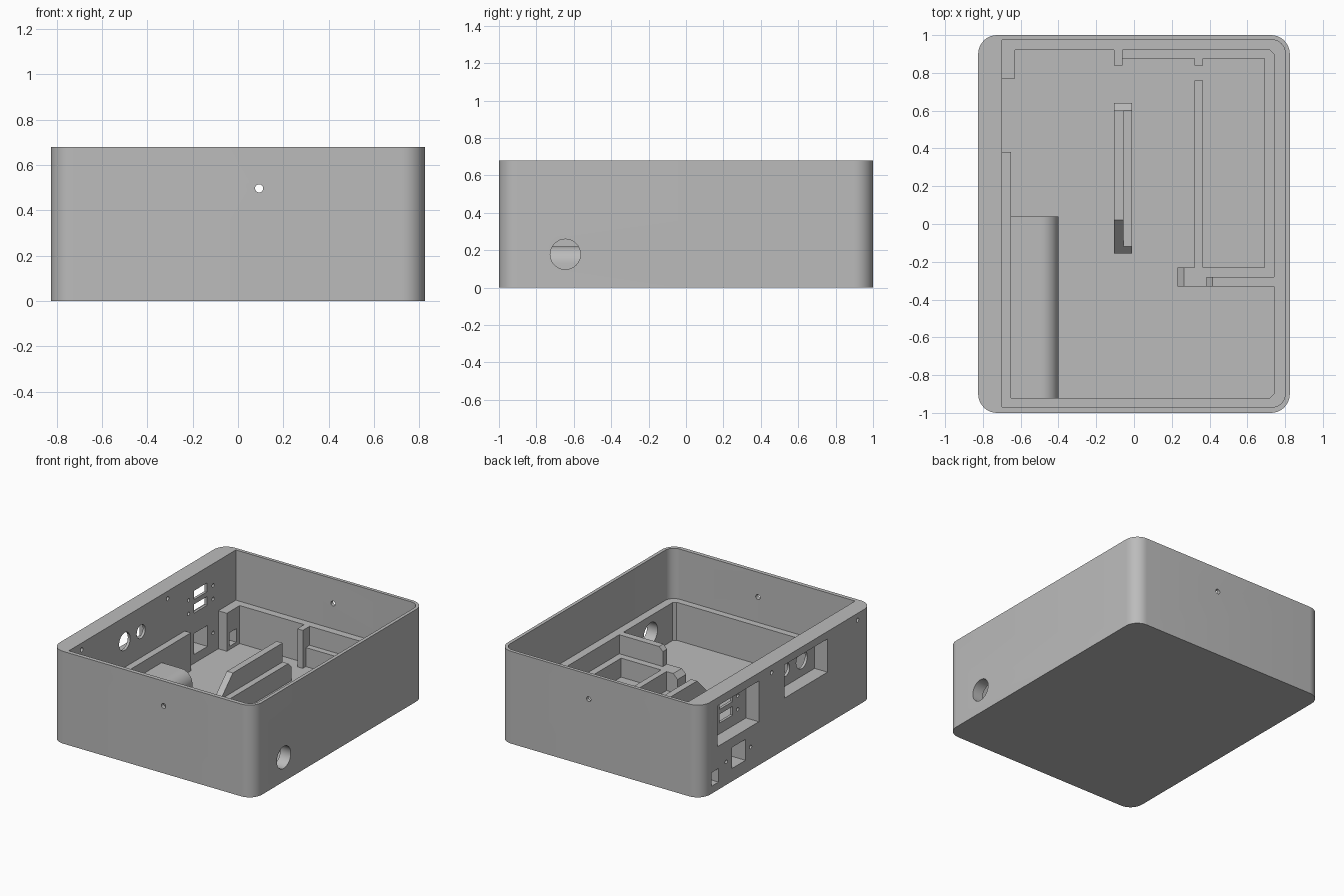
import bpy, bmesh, math
from mathutils import Vector

if "Cube" in bpy.data.objects:
    bpy.data.objects.remove(bpy.data.objects["Cube"], do_unlink=True)

grey = bpy.data.materials.new("matte grey")
grey.use_nodes = True
grey.diffuse_color = (0.5, 0.5, 0.5, 1)
grey.node_tree.nodes["Principled BSDF"].inputs["Base Color"].default_value = (0.5, 0.5, 0.5, 1)

HEIGHT, FLOOR, LOW, LEDGE = 0.68, 0.03, 0.17, 0.31


def prism(name, points, axis, lo, hi):
    """Extrude a 2D outline along x (yz points), y (xz points) or z (xy points)."""
    def place(a, b, t):
        return {"x": (t, a, b), "y": (a, t, b), "z": (a, b, t)}[axis]
    bm = bmesh.new()
    face = bm.faces.new([bm.verts.new(place(a, b, lo)) for a, b in points])
    new = bmesh.ops.extrude_face_region(bm, geom=[face])["geom"]
    shift = Vector(place(0, 0, hi - lo))
    bmesh.ops.translate(bm, vec=shift, verts=[v for v in new if isinstance(v, bmesh.types.BMVert)])
    bmesh.ops.recalc_face_normals(bm, faces=bm.faces)
    mesh = bpy.data.meshes.new(name)
    bm.to_mesh(mesh)
    bm.free()
    mesh.materials.append(grey)
    obj = bpy.data.objects.new(name, mesh)
    bpy.context.collection.objects.link(obj)
    return obj


def rect(x0, x1, y0, y1, left=0.0, right=0.0, steps=10):
    """Rectangle outline with its own corner radius at the left and right ends."""
    pts = []
    corners = ((x1, y1, right, 0), (x0, y1, left, 1), (x0, y0, left, 2), (x1, y0, right, 3))
    for x, y, r, quarter in corners:
        if not r:
            pts.append((x, y))
            continue
        cx, cy = x + (r if x == x0 else -r), y + (r if y == y0 else -r)
        for i in range(steps + 1):
            a = (quarter + i / steps) * math.pi / 2
            pts.append((cx + r * math.cos(a), cy + r * math.sin(a)))
    return pts


def circle(a, b, r, n=32):
    return [(a + r * math.cos(2 * math.pi * i / n), b + r * math.sin(2 * math.pi * i / n))
            for i in range(n)]


def cut(target, points, axis, lo, hi):
    cutter = prism("cutter", points, axis, lo, hi)
    cutter.hide_render = True
    mod = target.modifiers.new("cut", "BOOLEAN")
    mod.operation, mod.solver, mod.object = "DIFFERENCE", "EXACT", cutter
    bpy.context.view_layer.objects.active = target
    bpy.ops.object.modifier_apply(modifier=mod.name)
    bpy.data.objects.remove(cutter, do_unlink=True)


# Case shell: rounded block with a stepped cavity
case = prism("case_shell", rect(-0.825, 0.825, -1, 1, 0.1, 0.1), "z", 0, HEIGHT)
cut(case, rect(-0.70, 0.80, -0.97, 0.975, 0, 0.07), "z", LEDGE, 0.8)
lower_cavity = [(-0.65, -0.92), (0.72, -0.92), (0.74, -0.90), (0.74, 0.90), (0.72, 0.92),
                (-0.63, 0.92), (-0.63, 0.77), (-0.70, 0.77), (-0.70, 0.38), (-0.65, 0.38)]
cut(case, lower_cavity, "z", FLOOR, 0.4)

# Outer recesses in the thick port wall
for y0, y1, z0, z1 in ((0.33, 0.81, 0.32, 0.62), (-0.47, 0.03, 0.38, 0.625)):
    cut(case, rect(y0, y1, z0, z1), "x", -0.9, -0.72)

# Rectangular ports
for y0, y1, z0, z1 in ((0.485, 0.64, 0.50, 0.565), (0.485, 0.64, 0.40, 0.465),
                       (0.485, 0.645, 0.095, 0.25), (0.80, 0.88, 0.055, 0.155)):
    cut(case, rect(y0, y1, z0, z1), "x", -0.9, -0.6)

# Round sockets and screw holes in the port wall
sockets = [(-0.32, 0.50, 0.065), (-0.13, 0.50, 0.05), (0.18, 0.625, 0.015), (-0.82, 0.63, 0.015)]
for y in (0.425, 0.71):
    sockets += [(y, z, 0.013) for z in (0.17, 0.42, 0.52)]
for y, z, r in sockets:
    cut(case, circle(y, z, r, 24), "x", -0.9, -0.6)

# Cable hole in the left side, lid screw holes in front and back
cut(case, circle(-0.645, 0.178, 0.081), "x", 0.7, 0.9)
for y in (-1, 1):
    cut(case, circle(0.093, 0.497, 0.018, 24), "y", y - 0.1, y + 0.1)

# Low support step along the left and back walls
prism("left_step", rect(0.69, 0.75, -0.28, 0.93), "z", FLOOR, LOW)
prism("back_step", rect(-0.06, 0.70, 0.875, 0.93), "z", FLOOR, LOW)
prism("back_stub", rect(0.32, 0.365, 0.84, 0.88), "z", FLOOR, LOW)
prism("tall_back_stub", rect(-0.105, -0.06, 0.84, 0.93), "z", FLOOR, LEDGE)

# Low divider and the cross walls it meets
prism("divider_wall", rect(0.32, 0.365, -0.24, 0.76), "z", FLOOR, LOW)
prism("low_cross_wall", [(0.23, FLOOR), (0.75, FLOOR), (0.75, LOW), (0.265, LOW), (0.23, LOW - 0.035)],
      "y", -0.33, -0.23)
prism("tall_cross_wall", [(0.385, LOW - 0.02), (0.75, LOW - 0.02), (0.75, LEDGE), (0.415, LEDGE),
                          (0.385, LEDGE - 0.03)], "y", -0.33, -0.28)

# Central rail: a low step with a taller fin beside it, sharing the end slopes
prism("rail_step", [(-0.155, FLOOR), (0.64, FLOOR), (0.64, LOW - 0.04), (0.60, LOW),
                    (-0.12, LOW), (-0.155, LOW - 0.035)], "x", -0.056, -0.01)
prism("rail_fin", [(-0.155, FLOOR), (0.64, FLOOR), (0.64, LOW - 0.04), (0.60, LOW), (0.60, LEDGE),
                   (0.02, LEDGE), (-0.155, LOW - 0.035)], "x", -0.105, -0.056)

# Bench with a rounded long edge against the port wall
r = 0.09
edge = [(-0.40 - r + r * math.cos(i * math.pi / 20), 0.22 - r + r * math.sin(i * math.pi / 20))
        for i in range(11)]
prism("rounded_bench", [(-0.66, FLOOR), (-0.40, FLOOR)] + edge + [(-0.66, 0.22)], "y", -0.93, 0.04)

bpy.ops.object.select_all(action="DESELECT")
for name in ("case_shell", "rounded_bench"):
    bpy.data.objects[name].select_set(True)
bpy.context.view_layer.objects.active = case
bpy.ops.object.shade_smooth_by_angle(angle=math.radians(30))
